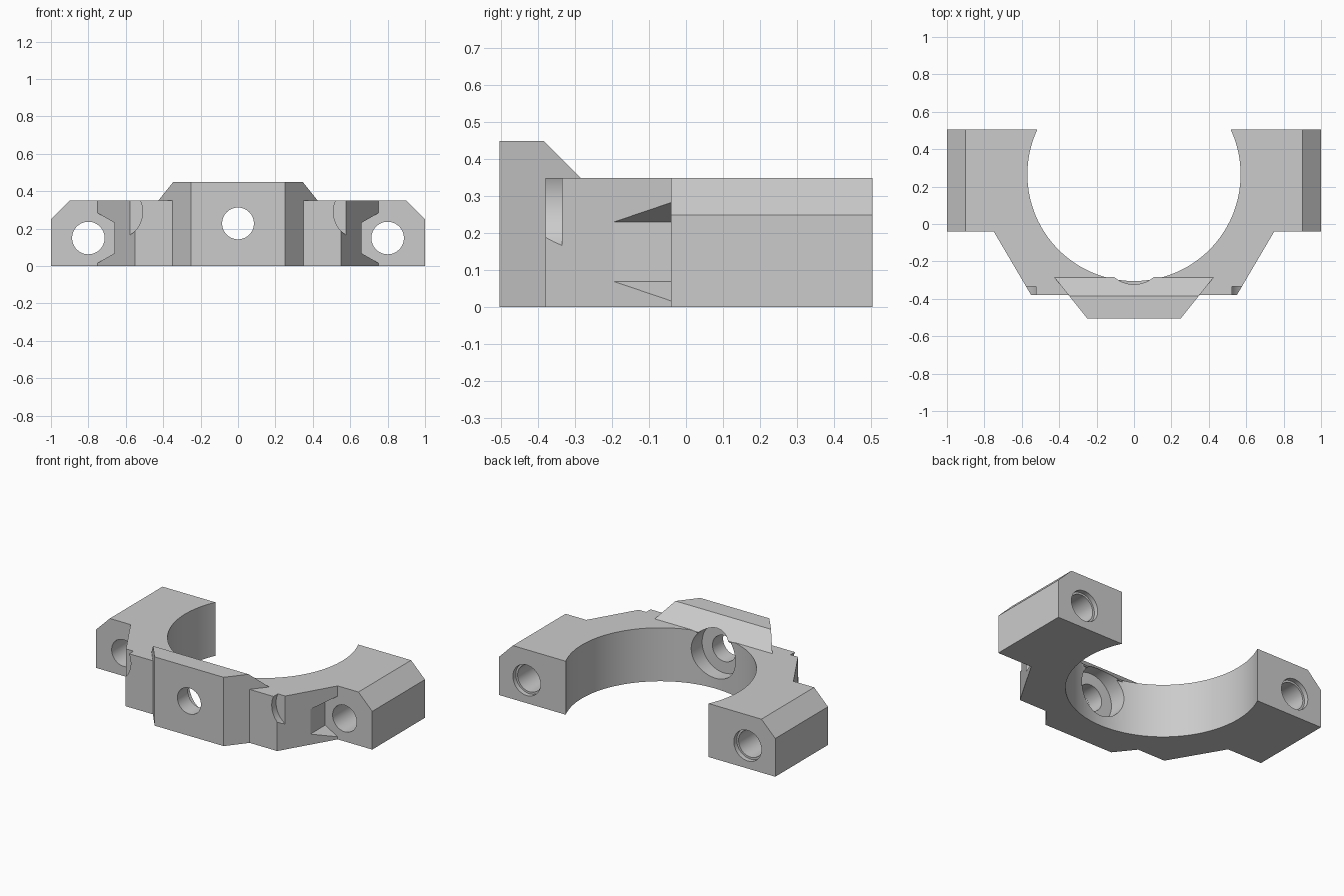
import bpy, bmesh, math

cube = bpy.data.objects.get("Cube")
if cube:
    bpy.data.objects.remove(cube, do_unlink=True)

grey = bpy.data.materials.new("plain_grey")
grey.use_nodes = True
colour = (0.6, 0.6, 0.6, 1)
grey.diffuse_color = colour
grey.node_tree.nodes["Principled BSDF"].inputs["Base Color"].default_value = colour

PLACE = {"x": lambda a, b, t: (t, a, b),
         "y": lambda a, b, t: (a, t, b),
         "z": lambda a, b, t: (a, b, t)}


def prism(name, outline, axis, low, high):
    """Extrude a flat outline along one axis."""
    bm = bmesh.new()
    base = [bm.verts.new(PLACE[axis](a, b, low)) for a, b in outline]
    top = [bm.verts.new(PLACE[axis](a, b, high)) for a, b in outline]
    bm.faces.new(base)
    bm.faces.new(top)
    for i in range(len(base)):
        j = (i + 1) % len(base)
        bm.faces.new((base[i], base[j], top[j], top[i]))
    bmesh.ops.recalc_face_normals(bm, faces=bm.faces)
    mesh = bpy.data.meshes.new(name)
    bm.to_mesh(mesh)
    bm.free()
    mesh.materials.append(grey)
    obj = bpy.data.objects.new(name, mesh)
    bpy.context.collection.objects.link(obj)
    return obj


def ring(x, y, radius, sides, turn=0.0):
    steps = [turn + math.tau * i / sides for i in range(sides)]
    return [(x + radius * math.cos(s), y + radius * math.sin(s)) for s in steps]


def mirrored(half):
    """Close a half outline across the centre line."""
    return half + [(-a, b) for a, b in reversed(half)]


def combine(target, tool, operation):
    mod = target.modifiers.new(operation.lower(), "BOOLEAN")
    mod.operation = operation
    mod.solver = "EXACT"
    mod.object = tool
    bpy.context.view_layer.objects.active = target
    bpy.ops.object.modifier_apply(modifier=mod.name)
    bpy.data.objects.remove(tool, do_unlink=True)


# Clamp body: plan outline trimmed by the chamfered front outline
body = prism("clamp_body", mirrored([(0.55, -0.38), (0.75, -0.04), (1, -0.04), (1, 0.505)]),
             "z", 0, 0.35)
for side in (-1, 1):
    corner = [(side * 0.88, 0.37), (side * 1.02, 0.37), (side * 1.02, 0.23)]
    combine(body, prism("chamfer", corner, "y", -0.2, 0.7), "DIFFERENCE")

# Large open bore
combine(body, prism("bore", ring(0, 0.265, 0.57, 128), "z", -0.1, 0.6), "DIFFERENCE")

# Raised front boss with a sloping back
boss = prism("boss", mirrored([(0.25, -0.505), (0.45, -0.255)]), "z", -0.1, 0.6)
section = [(-0.6, 0), (-0.36, 0), (-0.36, 0.34), (-0.283, 0.34), (-0.283, 0.348),
           (-0.385, 0.45), (-0.6, 0.45)]
combine(boss, prism("boss_section", section, "x", -0.6, 0.6), "INTERSECT")
combine(body, boss, "UNION")

# Centre screw hole with a counterbore opening into the bore
combine(body, prism("centre_hole", ring(0, 0.228, 0.085, 48), "y", -0.7, 0), "DIFFERENCE")
combine(body, prism("counterbore", ring(0, 0.228, 0.16, 64), "y", -0.395, 0), "DIFFERENCE")

# Ear holes, nut recesses and corner reliefs on both sides
for side in (-1, 1):
    x = side * 0.8
    cutters = (("ear_hole", ring(x, 0.15, 0.087, 48), -0.3, 0.7),
               ("ear_hole_rim", ring(x, 0.15, 0.1, 48), 0.475, 0.7),
               ("nut_recess", ring(x, 0.15, 0.162, 6, math.pi / 6), -0.6, -0.0402),
               ("corner_relief", ring(side * 0.657, 0.29, 0.147, 64), -0.6, -0.335))
    for name, outline, low, high in cutters:
        combine(body, prism(name, outline, "y", low, high), "DIFFERENCE")

bpy.ops.object.select_all(action="DESELECT")
body.select_set(True)
bpy.context.view_layer.objects.active = body
bpy.ops.object.shade_smooth_by_angle(angle=math.radians(25))
